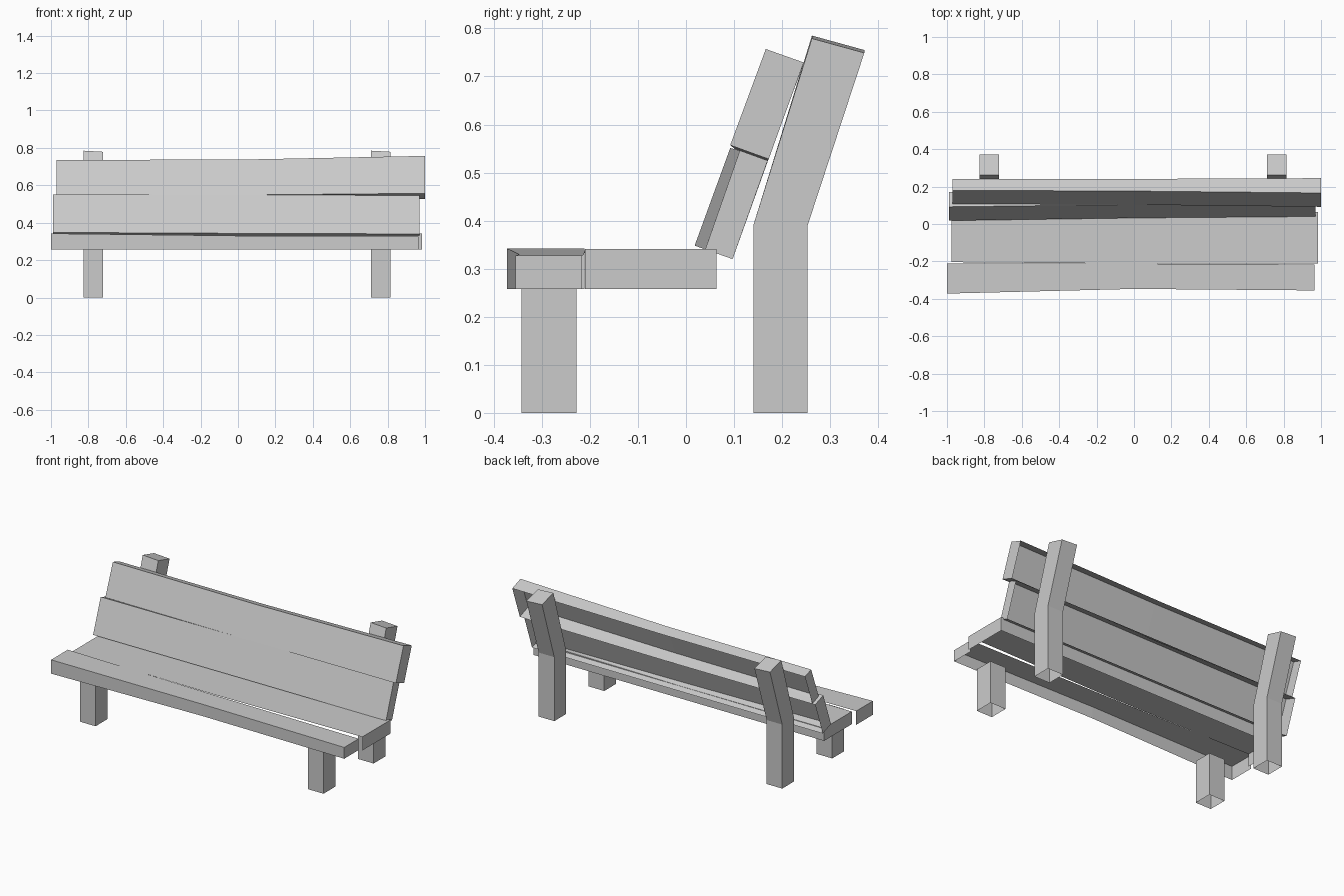
import bpy
import bmesh

cube = bpy.data.objects.get("Cube")
if cube:
    bpy.data.objects.remove(cube, do_unlink=True)

grey = bpy.data.materials.new("plain grey")
grey.use_nodes = True
colour = (0.6, 0.6, 0.6, 1)
grey.diffuse_color = colour
grey.node_tree.nodes["Principled BSDF"].inputs["Base Color"].default_value = colour

# Sides of a four-cornered outline, in order
FRONT, TOP, REAR, BOTTOM = range(4)


def loft(name, sections, open_sides):
    """Join matching (y, z) outlines along x, leaving the hidden sides open."""
    bm = bmesh.new()
    rings = [[bm.verts.new((x, y, z)) for y, z in outline] for x, outline in sections]
    for a, b in zip(rings, rings[1:]):
        for i in range(len(a)):
            if i not in open_sides:
                j = (i + 1) % len(a)
                bm.faces.new((b[i], b[j], a[j], a[i]))
    bm.faces.new(rings[0])
    bm.faces.new(rings[-1][::-1])
    mesh = bpy.data.meshes.new(name)
    bm.to_mesh(mesh)
    bm.free()
    mesh.materials.append(grey)
    bpy.context.collection.objects.link(bpy.data.objects.new(name, mesh))


def box(y0, y1, z1, z0=0.258):
    return [(y0, z0), (y0, z1), (y1, z1), (y1, z0)]


# Seat planks, slightly warped at mid-length, hollow underneath
loft("seat_front_plank", [
    (-1.0, box(-0.372, -0.211, 0.342)),
    (0.0, box(-0.347, -0.212, 0.33)),
    (0.965, box(-0.355, -0.216, 0.327)),
], (REAR, BOTTOM))
loft("seat_rear_plank", [
    (-0.975, box(-0.204, 0.063, 0.335)),
    (0.0, box(-0.212, 0.063, 0.333)),
    (0.985, box(-0.21, 0.063, 0.341)),
], (FRONT, BOTTOM))

# Backrest slats, open behind: bottom front, top front, top back, bottom back
loft("back_lower_slat", [
    (-0.99, [(0.018, 0.348), (0.092, 0.551), (0.17, 0.523), (0.097, 0.32)]),
    (0.0, [(0.032, 0.343), (0.104, 0.548), (0.17, 0.524), (0.097, 0.32)]),
    (0.97, [(0.04, 0.34), (0.112, 0.546), (0.17, 0.525), (0.097, 0.32)]),
], (REAR,))
loft("back_upper_slat", [
    (-0.97, [(0.108, 0.547), (0.18, 0.736), (0.241, 0.716), (0.168, 0.522)]),
    (0.0, [(0.103, 0.548), (0.176, 0.737), (0.241, 0.716), (0.167, 0.519)]),
    (1.0, [(0.092, 0.557), (0.166, 0.757), (0.245, 0.729), (0.172, 0.528)]),
], (REAR,))


def post(drop):
    """Side outline of a rear post that leans back, its top lowered by drop."""
    return [(0.14, 0), (0.14, 0.39), (0.262, 0.785 - drop),
            (0.371, 0.755 - drop), (0.253, 0.39), (0.253, 0)]


# Short front legs and tall rear posts, open at the foot
front_leg = box(-0.342, -0.228, 0.258, 0)
for side, x in (("right", -0.826), ("left", 0.711)):
    loft("front_leg_" + side, [(x, front_leg), (x + 0.105, front_leg)], (TOP, BOTTOM))
    loft("rear_post_" + side, [(x, post(0)), (x + 0.105, post(0.006))], (5,))
